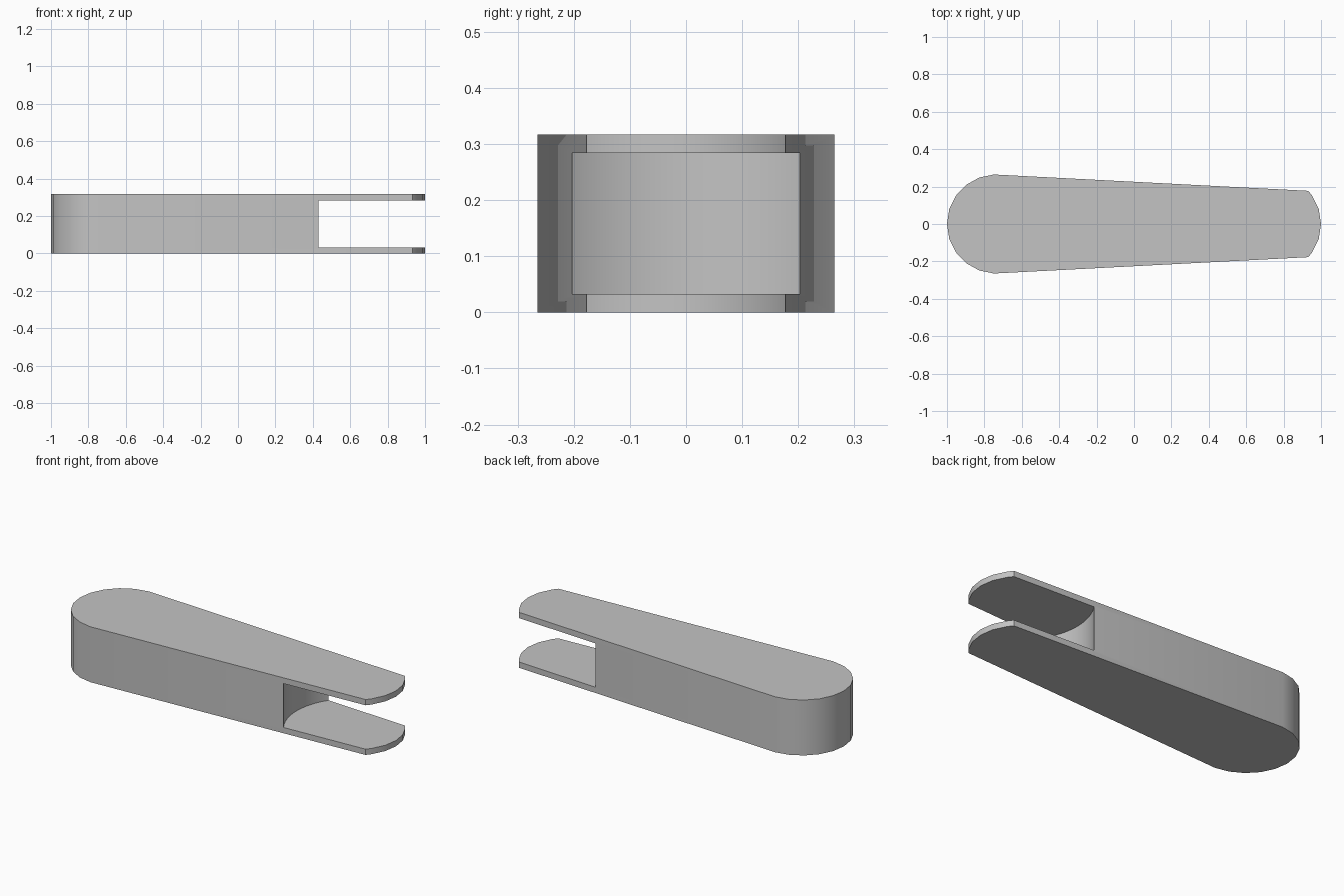
import bpy
import bmesh
from math import radians, cos, sin

if "Cube" in bpy.data.objects:
    bpy.data.objects.remove(bpy.data.objects["Cube"])

HEIGHT = 0.317
PLATE = 0.033      # thickness of each fork plate
PIVOT = 0.735      # distance of both arc centres from the middle
RADIUS = 0.265     # radius of both end arcs
SLOT_RADIUS = 0.366

grey = bpy.data.materials.new("plain grey")
grey.use_nodes = True
grey.diffuse_color = (0.55, 0.55, 0.55, 1)
grey.node_tree.nodes["Principled BSDF"].inputs["Base Color"].default_value = (0.55, 0.55, 0.55, 1)


def arc(cx, angles):
    return [(cx + RADIUS * cos(radians(a)), RADIUS * sin(radians(a))) for a in angles]


def extrude_outline(name, points, height):
    bm = bmesh.new()
    face = bm.faces.new([bm.verts.new((x, y, 0)) for x, y in points])
    top = bmesh.ops.extrude_face_region(bm, geom=[face])["geom"]
    bmesh.ops.translate(bm, vec=(0, 0, height),
                        verts=[v for v in top if isinstance(v, bmesh.types.BMVert)])
    bmesh.ops.recalc_face_normals(bm, faces=bm.faces)
    mesh = bpy.data.meshes.new(name)
    bm.to_mesh(mesh)
    bm.free()
    obj = bpy.data.objects.new(name, mesh)
    bpy.context.collection.objects.link(obj)
    obj.data.materials.append(grey)
    return obj


# Tapered arm with a blunt arc at the fork end and a full round at the other
step = 17.4
tip = [-42] + [i * step for i in range(-2, 3)] + [42]
heel = [180 + i * step for i in range(-5, 6)]
arm = extrude_outline("forked_arm", arc(PIVOT, tip) + arc(-PIVOT, heel), HEIGHT)

# Round cutter that opens the slot between the two fork plates
bpy.ops.mesh.primitive_cylinder_add(vertices=64, radius=SLOT_RADIUS,
                                    depth=HEIGHT - 2 * PLATE,
                                    location=(PIVOT, 0, HEIGHT / 2))
cutter = bpy.context.object
cutter.name = "slot_cutter"
cutter.hide_render = True
cutter.data.materials.append(grey)

slot = arm.modifiers.new("slot", "BOOLEAN")
slot.operation = "DIFFERENCE"
slot.solver = "EXACT"
slot.object = cutter

bpy.ops.object.select_all(action="DESELECT")
arm.select_set(True)
bpy.context.view_layer.objects.active = arm
bpy.ops.object.modifier_apply(modifier=slot.name)
bpy.data.objects.remove(cutter)

# Smooth the round ends, keep the rims sharp
bpy.ops.object.shade_smooth_by_angle(angle=radians(30))
